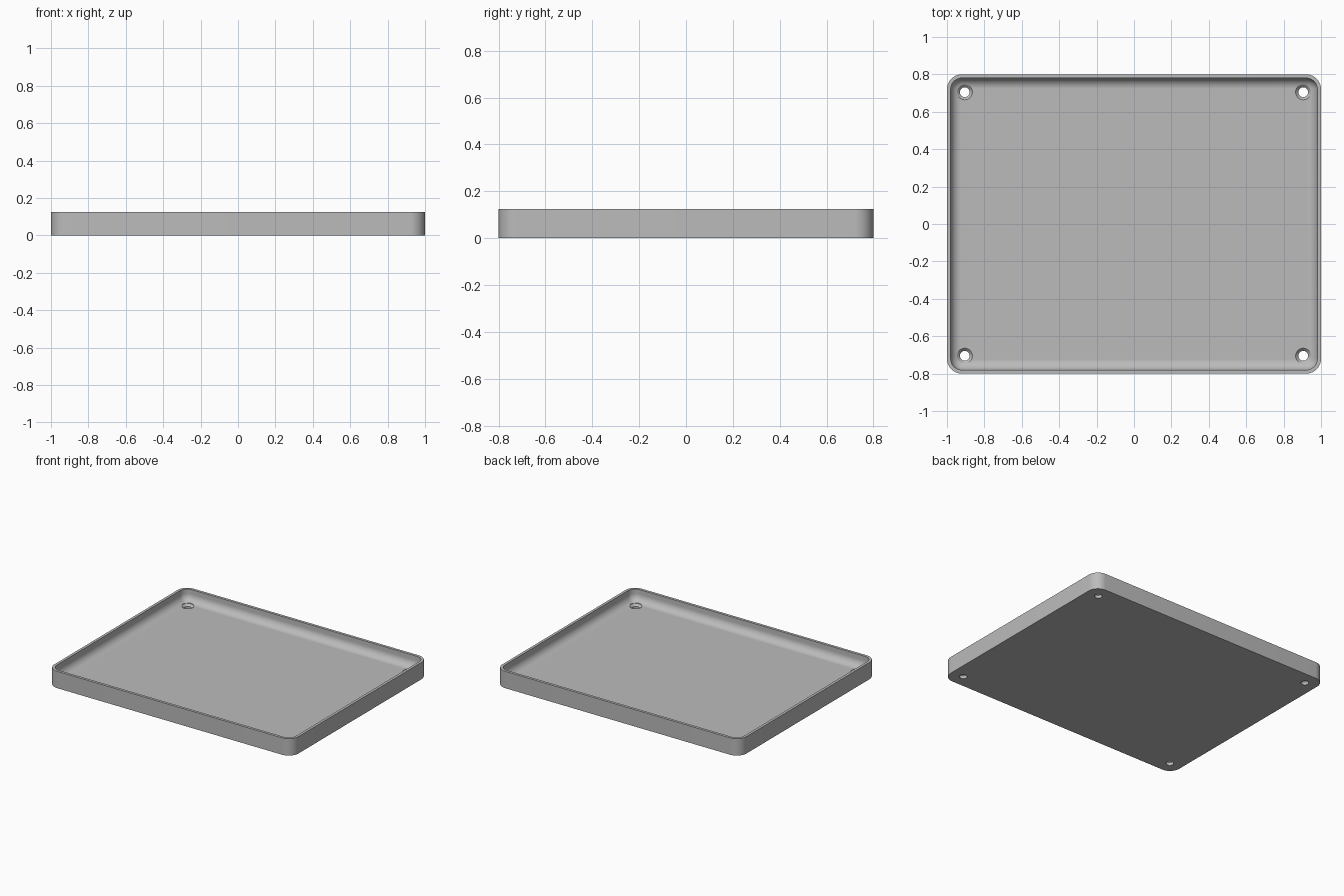
import bpy
import bmesh
from math import cos, sin, pi

cube = bpy.data.objects.get("Cube")
if cube:
    bpy.data.objects.remove(cube, do_unlink=True)

HALF_X, HALF_Y, HEIGHT = 1.0, 0.8, 0.125
CORNER, WALL, FLOOR, FILLET = 0.08, 0.02, 0.037, 0.055
HOLE_X, HOLE_Y, HOLE_R, SINK_R = 0.905, 0.705, 0.026, 0.041

grey = bpy.data.materials.new("plain grey")
grey.use_nodes = True
colour = (0.5, 0.5, 0.5, 1)
grey.diffuse_color = colour
grey.node_tree.nodes["Principled BSDF"].inputs["Base Color"].default_value = colour


def rounded_ring(bm, inset, z, steps=12):
    """Rounded rectangle of vertices, inset from the outer wall."""
    r = CORNER - inset
    ring = []
    for quarter, (sx, sy) in enumerate(((1, 1), (-1, 1), (-1, -1), (1, -1))):
        for i in range(steps + 1):
            a = (quarter + i / steps) * pi / 2
            ring.append(bm.verts.new((sx * (HALF_X - CORNER) + r * cos(a),
                                      sy * (HALF_Y - CORNER) + r * sin(a), z)))
    return ring


def circle_ring(bm, x, y, r, z, steps=40):
    return [bm.verts.new((x + r * cos(2 * pi * i / steps),
                          y + r * sin(2 * pi * i / steps), z)) for i in range(steps)]


def loft(bm, rings):
    """Skin consecutive rings and cap both ends."""
    for a, b in zip(rings, rings[1:]):
        for i in range(len(a)):
            j = (i + 1) % len(a)
            bm.faces.new((a[i], a[j], b[j], b[i]))
    bm.faces.new(rings[0][::-1])
    bm.faces.new(rings[-1])


def make_object(name, bm):
    bmesh.ops.recalc_face_normals(bm, faces=bm.faces)
    mesh = bpy.data.meshes.new(name)
    bm.to_mesh(mesh)
    bm.free()
    mesh.materials.append(grey)
    obj = bpy.data.objects.new(name, mesh)
    bpy.context.collection.objects.link(obj)
    return obj


# Tray: outer wall, rim, inner wall, rounded fillet down to the floor
bm = bmesh.new()
profile = [(0, 0), (0, HEIGHT), (WALL, HEIGHT)]
for i in range(11):
    a = i / 10 * pi / 2
    profile.append((WALL + FILLET * (1 - cos(a)), FLOOR + FILLET * (1 - sin(a))))
loft(bm, [rounded_ring(bm, inset, z) for inset, z in profile])
tray = make_object("tray", bm)

# Countersunk screw holes in the four corners
bm = bmesh.new()
sink = [(HOLE_R, -0.05), (HOLE_R, FLOOR - 0.015), (SINK_R, FLOOR), (SINK_R, HEIGHT + 0.05)]
for sx in (-1, 1):
    for sy in (-1, 1):
        loft(bm, [circle_ring(bm, sx * HOLE_X, sy * HOLE_Y, r, z) for r, z in sink])
cutter = make_object("hole_cutter", bm)
cutter.hide_render = True

cut = tray.modifiers.new("screw holes", "BOOLEAN")
cut.operation = "DIFFERENCE"
cut.solver = "EXACT"
cut.object = cutter

bpy.ops.object.select_all(action="DESELECT")
tray.select_set(True)
bpy.context.view_layer.objects.active = tray
bpy.ops.object.modifier_apply(modifier=cut.name)
bpy.data.objects.remove(cutter, do_unlink=True)
bpy.ops.object.shade_smooth_by_angle(angle=pi / 6)
